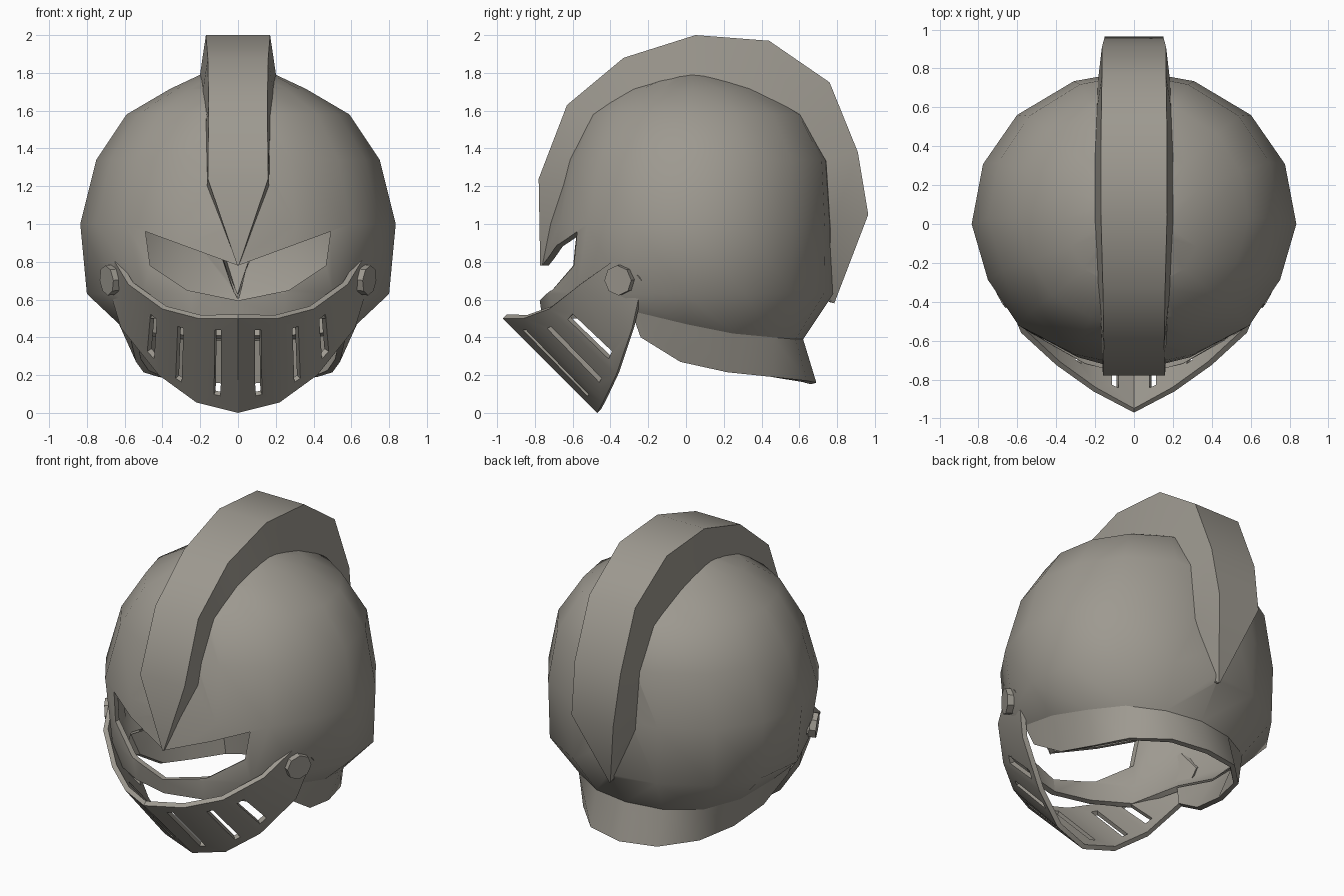
import bpy, bmesh, math
from mathutils import Vector

if "Cube" in bpy.data.objects:
    bpy.data.objects.remove(bpy.data.objects["Cube"])

steel = bpy.data.materials.new("grey_steel")
steel.diffuse_color = (0.34, 0.32, 0.28, 1)
steel.use_nodes = True
steel.node_tree.nodes["Principled BSDF"].inputs["Base Color"].default_value = steel.diffuse_color
CENTRE = Vector((0, 0, 0.9))


def make(name, verts, faces, closed=False):
    """Mesh object, welded, with normals pointing away from the helmet centre."""
    bm = bmesh.new()
    vs = [bm.verts.new(v) for v in verts]
    for f in faces:
        bm.faces.new([vs[i] for i in f])
    bmesh.ops.remove_doubles(bm, verts=bm.verts, dist=0.0005)
    bmesh.ops.recalc_face_normals(bm, faces=bm.faces)
    if closed:
        if bm.calc_volume(signed=True) < 0:
            bmesh.ops.reverse_faces(bm, faces=bm.faces)
    else:
        s = sum(f.normal.dot(f.calc_center_median() - CENTRE) * f.calc_area() for f in bm.faces)
        if s < 0:
            bmesh.ops.reverse_faces(bm, faces=bm.faces)
    me = bpy.data.meshes.new(name)
    bm.to_mesh(me)
    bm.free()
    me.materials.append(steel)
    ob = bpy.data.objects.new(name, me)
    bpy.context.collection.objects.link(ob)
    return ob


def bake(ob):
    """Mesh of the object with its modifiers applied."""
    bpy.context.view_layer.update()
    return bpy.data.meshes.new_from_object(ob.evaluated_get(bpy.context.evaluated_depsgraph_get()))


def finish(ob, thick=0, cutters=(), angle=35):
    """Thicken inward, cut holes and shade."""
    if thick:
        m = ob.modifiers.new("thick", 'SOLIDIFY')
        m.thickness, m.offset = thick, -1
        ob.data = bake(ob)
        ob.modifiers.clear()
    for c in cutters:
        for solver in ('EXACT', 'MANIFOLD', 'FLOAT'):
            m = ob.modifiers.new("cut", 'BOOLEAN')
            m.operation, m.solver, m.object = 'DIFFERENCE', solver, c
            me = bake(ob)
            ob.modifiers.clear()
            # accept only a cut that leaves most of the shell
            old = sum(p.area for p in ob.data.polygons)
            if sum(p.area for p in me.polygons) > .6 * old:
                ob.data = me
                break
    bpy.ops.object.select_all(action='DESELECT')
    ob.select_set(True)
    bpy.context.view_layer.objects.active = ob
    bpy.ops.object.shade_smooth_by_angle(angle=math.radians(angle))


def loft(rows):
    n = len(rows[0])
    verts = [p for r in rows for p in r]
    faces = [(i * n + j, i * n + j + 1, (i + 1) * n + j + 1, (i + 1) * n + j)
             for i in range(len(rows) - 1) for j in range(n - 1)]
    return verts, faces


def full(half):
    """Half outline continued round the other side."""
    return half + [(-x, y, z) for x, y, z in reversed(half[:-1])]


# dome: rings from the crown to the rim, each a half outline front to back
unit = [(0, -1), (.37, -.91), (.71, -.71), (.9, -.39), (1, 0), (.93, .39), (.72, .71), (.37, .93), (0, 1)]


def ring(z, rx, yf, yb):
    yc = .03 if z > 1.1 else 0
    return [(x * rx, yc + (t * (yc - yf) if t < 0 else t * (yb - yc)), z) for x, t in unit]


low = [(0, -.78), (.25, -.72), (.5, -.58), (.66, -.33), (.80, 0), (.76, .31), (.59, .56), (.3, .73), (0, .78)]
rim = [(0, -.76, .5), (.24, -.7, .5), (.47, -.57, .5), (.6, -.29, .54), (.63, 0, .47),
       (.57, .25, .42), (.45, .46, .4), (.24, .58, .39), (0, .62, .39)]
halves = [ring(1.79, .2, -.1, .17), ring(1.715, .36, -.34, .41),
          ring(1.58, .59, -.53, .64), ring(1.34, .75, -.65, .77), ring(1.0, .835, -.735, .79),
          [(x, y, .63) for x, y in low], rim]
verts, faces = loft([full(h) for h in halves])
dome = make("dome", verts, faces + [tuple(range(16))])

# crest: (outer y, z), (base y, z), half width at the top and at the base
sections = [((-.772, .78), (-.765, .78), 0, 0), ((-.78, 1.24), (-.66, 1.21), .16, .165),
            ((-.63, 1.63), (-.52, 1.53), .155, .17), ((-.33, 1.88), (-.29, 1.69), .16, .19),
            ((.05, 2.0), (.03, 1.78), .17, .205), ((.44, 1.97), (.36, 1.72), .17, .2),
            ((.76, 1.75), (.61, 1.59), .165, .19), ((.91, 1.38), (.755, 1.34), .165, .185),
            ((.965, 1.05), (.78, .96), .15, .17), ((.785, .58), (.77, .58), 0, 0)]


def crest_rows(wide, shrink, drop):
    out = []
    for (oy, oz), (by, bz), wo, wb in sections:
        o, b = Vector((0, oy, oz)), Vector((0, by, bz))
        c = Vector((0, 0, 1))
        o = o + (c - o).normalized() * shrink
        b = b + (c - b).normalized() * drop
        wo, wb = max(wo * wide, .004), max(wb * wide, .004)
        out.append([(-wb, b.y, b.z), (-wo, o.y, o.z), (wo, o.y, o.z), (wb, b.y, b.z)])
    return out


crest = make("crest", *loft(crest_rows(1, 0, .015)))
finish(crest, .02, angle=45)

# cutter that opens the dome under the crest
v, f = loft([r + r[:1] for r in crest_rows(.85, .02, .12)])
last = len(v) - 5
crest_cut = make("crest_cutter", v, f + [(0, 1, 2, 3), (last, last + 1, last + 2, last + 3)], True)

# cutter for the eye opening
eye = [(0, .78), (.49, .96), (.465, .78), (.27, .65), (0, .595)]
eye = eye + [(-x, z) for x, z in reversed(eye[1:4])]
n = len(eye)
v = [(x, y, z) for y in (-1.2, -.3) for x, z in eye]
eye_cut = make("eye_cutter", v, [tuple(range(n)), tuple(range(n, 2 * n))] +
               [(i, (i + 1) % n, n + (i + 1) % n, n + i) for i in range(n)], True)
finish(dome, .035, (eye_cut, crest_cut), 40)
for c in (crest_cut, eye_cut):
    bpy.data.objects.remove(c)

# neck guard: flared skirt round the back of the rim
hem = [(.57, -.24, .4), (.54, -.03, .27), (.5, .22, .215), (.42, .46, .19), (.24, .64, .17), (0, .69, .16)]
guard = make("neck_guard", *loft([full(rim[3:]), full(hem)]))
finish(guard, .03)

# visor: slanted plates, the three inner ones on each side pierced by a slot
top = [(0, -.97, .5), (.21, -.86, .5), (.4, -.725, .55), (.58, -.56, .68), (.67, -.35, .83), (.715, -.25, .72)]
bot = [(0, -.47, 0), (.22, -.44, .055), (.42, -.37, .2), (.62, -.285, .45), (.69, -.235, .68), (.715, -.235, .70)]
slots = [(.42, .58, .13, .86), (.4, .56, .18, .88), (.14, .32, .22, .85)]
verts, faces = [], []
for s in (1, -1):
    for i in range(5):
        a, b, c, d = (Vector((p[0] * s, p[1], p[2])) for p in (top[i], top[i + 1], bot[i], bot[i + 1]))
        at = lambda u, w: a.lerp(b, u).lerp(c.lerp(d, u), w)
        k = len(verts)
        verts += [at(0, 0), at(1, 0), at(1, 1), at(0, 1)]
        if i < 3:
            u0, u1, w0, w1 = slots[i]
            verts += [at(u0, w0), at(u1, w0), at(u1, w1), at(u0, w1)]
            faces += [(k + j, k + (j + 1) % 4, k + 4 + (j + 1) % 4, k + 4 + j) for j in range(4)]
        else:
            faces.append((k, k + 1, k + 2, k + 3))
visor = make("visor", verts, faces)
finish(visor, .03, angle=35)

# pivot bolts
for s, side in ((1, "right"), (-1, "left")):
    axis = Vector((.88 * s, -.45, -.1)).normalized()
    bpy.ops.mesh.primitive_cylinder_add(vertices=8, radius=.08, depth=.07, location=(.665 * s, -.345, .705),
                                        rotation=axis.to_track_quat('Z', 'Y').to_euler())
    bolt = bpy.context.object
    bolt.name = side + "_bolt"
    bolt.data.materials.append(steel)
